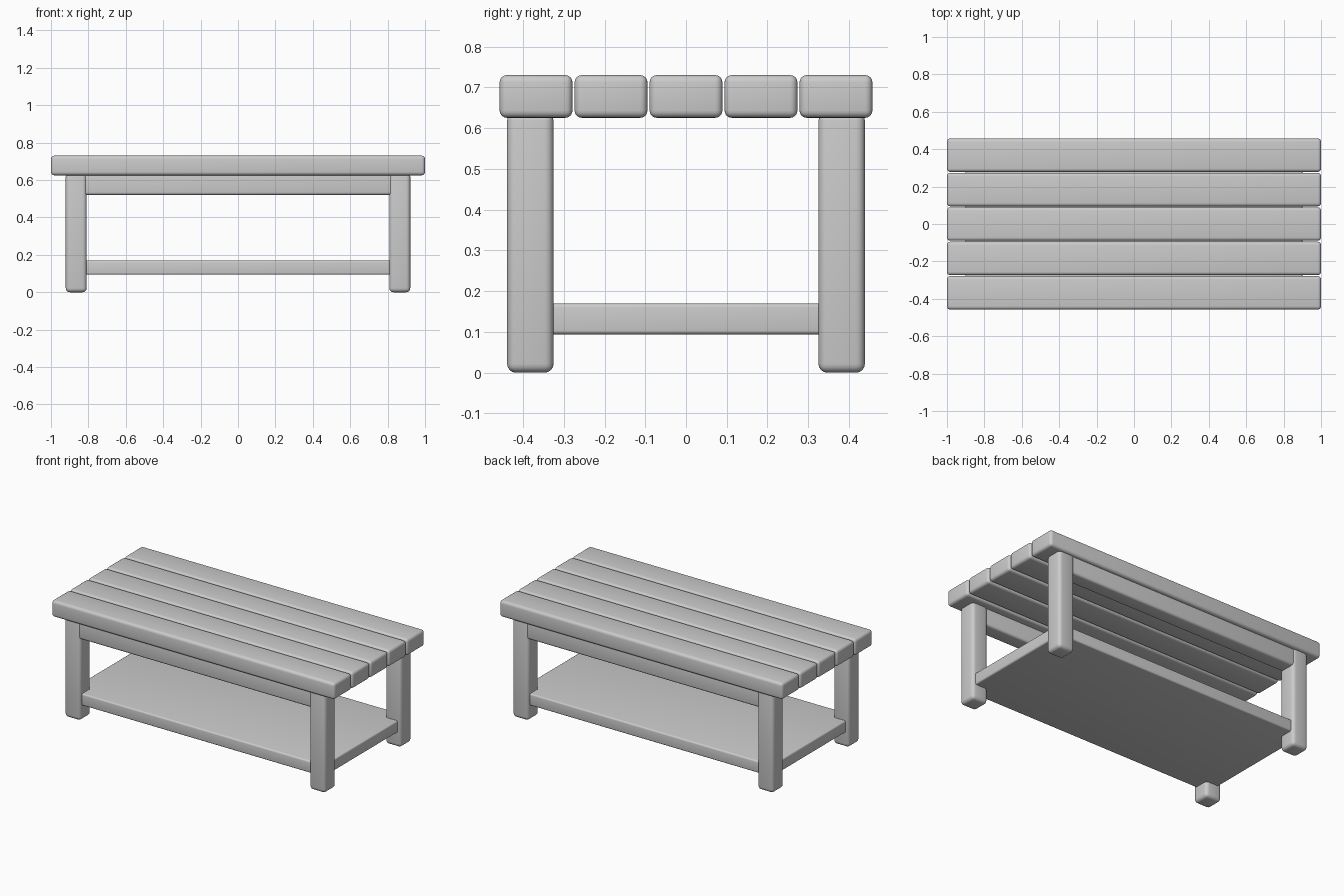
import bpy

cube = bpy.data.objects.get("Cube")
if cube:
    bpy.data.objects.remove(cube, do_unlink=True)

grey = bpy.data.materials.new("plain_grey")
grey.use_nodes = True
colour = (0.6, 0.6, 0.6, 1)
grey.diffuse_color = colour
grey.node_tree.nodes["Principled BSDF"].inputs["Base Color"].default_value = colour


def rounded_box(name, centre, size, radius):
    """Box with softly rounded edges."""
    bpy.ops.mesh.primitive_cube_add(size=1, location=centre)
    ob = bpy.context.object
    ob.name = name
    ob.scale = size
    bpy.ops.object.transform_apply(location=False, rotation=False, scale=True)
    ob.data.materials.append(grey)
    bevel = ob.modifiers.new("rounding", "BEVEL")
    bevel.width = radius
    bevel.segments = 4
    bpy.ops.object.modifier_apply(modifier=bevel.name)
    bpy.ops.object.shade_smooth_by_angle()
    return ob


# Table top: five long planks with narrow gaps
for i in range(5):
    rounded_box(f"top_plank_{i + 1}", (0, (i - 2) * 0.184, 0.678),
                (2, 0.179, 0.105), 0.018)

# Four legs and the two long rails under the top
for y_side, depth in ((-1, "front"), (1, "back")):
    for x_side, side in ((-1, "right"), (1, "left")):
        rounded_box(f"{depth}_{side}_leg", (x_side * 0.865, y_side * 0.382, 0.32),
                    (0.112, 0.114, 0.64), 0.022)
    rounded_box(f"{depth}_rail", (0, y_side * 0.383, 0.58),
                (1.68, 0.1, 0.12), 0.015)

# Lower shelf, let into the legs
rounded_box("lower_shelf", (0, 0, 0.132), (1.8, 0.84, 0.076), 0.01)
